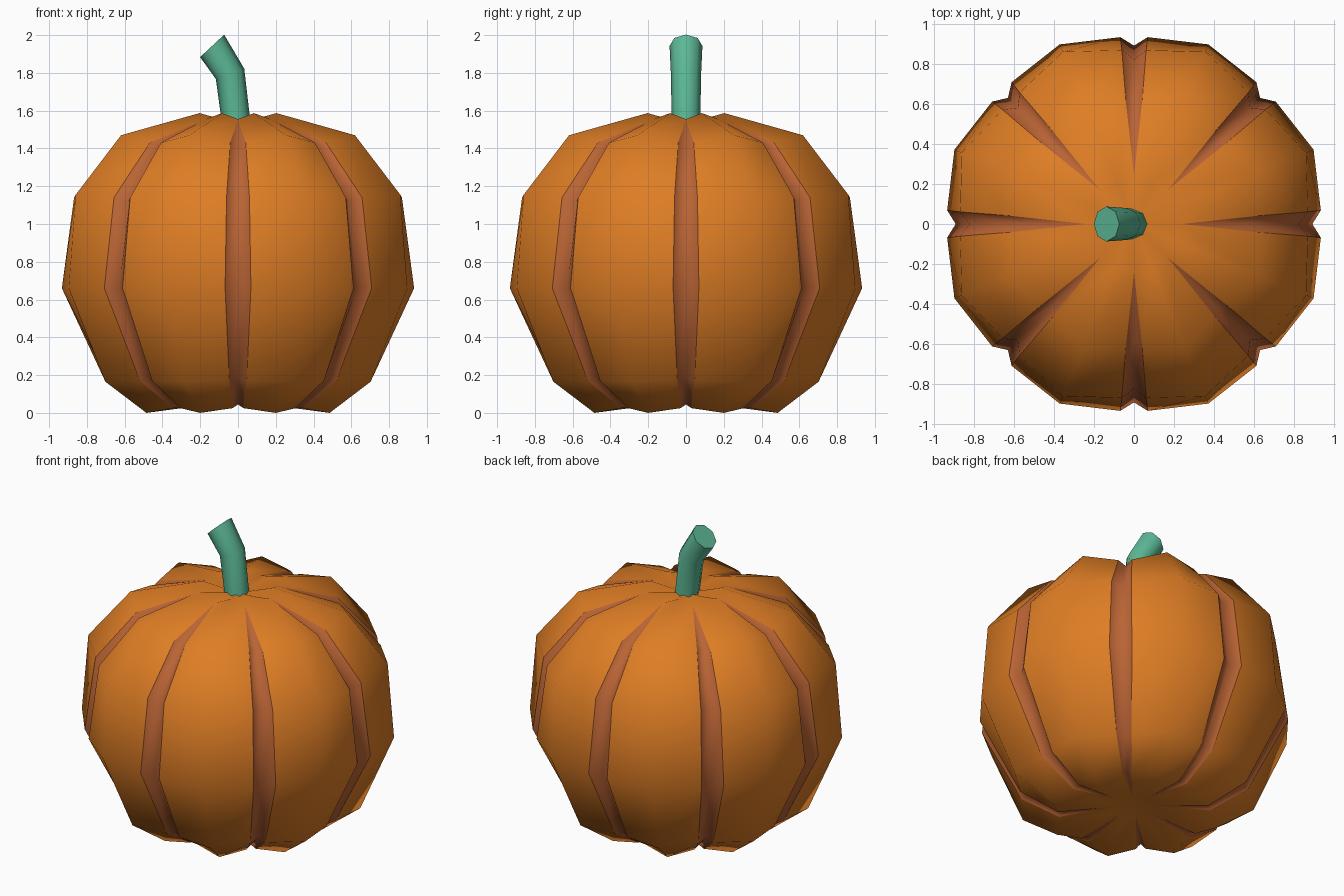
import bpy
import bmesh
from math import cos, sin, pi, radians
from mathutils import Vector

cube = bpy.data.objects.get("Cube")
if cube:
    bpy.data.objects.remove(cube, do_unlink=True)


def material(name, color):
    mat = bpy.data.materials.new(name)
    mat.diffuse_color = (*color, 1)
    mat.use_nodes = True
    shader = next(n for n in mat.node_tree.nodes if n.type == 'BSDF_PRINCIPLED')
    shader.inputs["Base Color"].default_value = (*color, 1)
    shader.inputs["Roughness"].default_value = 0.8
    return mat


orange = material("orange_rind", (0.73, 0.205, 0.018))
brown = material("brown_groove", (0.49, 0.127, 0.035))
green = material("green_stem", (0.107, 0.479, 0.305))


def finish(bm, name, mats):
    bmesh.ops.recalc_face_normals(bm, faces=bm.faces)
    mesh = bpy.data.meshes.new(name)
    bm.to_mesh(mesh)
    bm.free()
    obj = bpy.data.objects.new(name, mesh)
    bpy.context.collection.objects.link(obj)
    for mat in mats:
        mesh.materials.append(mat)
    return obj


# Pumpkin body: each ring gives (radius, height) of groove, lip and lobe crest,
# then the groove's half angle in degrees
LOBES = 8
RINGS = [
    ((0.13, 0.06), (0.13, 0.06), (0.16, 0.045), 0),
    ((0.43, 0.045), (0.46, 0.025), (0.525, 0.0), 3.6),
    ((0.65, 0.18), (0.69, 0.17), (0.76, 0.165), 3.8),
    ((0.89, 0.66), (0.935, 0.66), (0.97, 0.66), 4.2),
    ((0.82, 1.12), (0.87, 1.14), (0.93, 1.155), 4.0),
    ((0.58, 1.41), (0.62, 1.43), (0.67, 1.47), 3.8),
    ((0.24, 1.555), (0.24, 1.555), (0.22, 1.587), 0),
]


def polar(point, angle):
    return (point[0] * cos(angle), point[0] * sin(angle), point[1])


bm = bmesh.new()
rows = []
for groove, lip, crest, half in RINGS:
    row = []
    for i in range(LOBES):
        a = 2 * pi * i / LOBES
        h = radians(half)
        for point, offset in ((groove, 0), (lip, h), (crest, pi / LOBES),
                              (lip, 2 * pi / LOBES - h)):
            row.append(bm.verts.new(polar(point, a + offset)))
    rows.append(row)

count = len(rows[0])
for low, high in zip(rows, rows[1:]):
    for j in range(count):
        k = (j + 1) % count
        face = bm.faces.new((low[j], low[k], high[k], high[j]))
        face.material_index = 1 if j % 4 in (0, 3) else 0

# Dimpled centres at the bottom and top
for row, z in ((rows[0], 0.07), (rows[-1], 1.53)):
    centre = bm.verts.new((0, 0, z))
    for j in range(count):
        bm.faces.new((row[j], row[(j + 1) % count], centre))

# Close the groove tips to points, and keep the groove lips crisp
bmesh.ops.remove_doubles(bm, verts=bm.verts, dist=0.0005)
for face in bm.faces:
    face.smooth = True
for edge in bm.edges:
    edge.smooth = len({f.material_index for f in edge.link_faces}) < 2
finish(bm, "pumpkin_body", [orange, brown])

# Bent stem: centre, ring tilt towards -x, radius
SIDES = 8
STEM = [
    ((-0.005, 1.5), 5, 0.075),
    ((-0.042, 1.795), 20, 0.08),
    ((-0.137, 1.943), 43, 0.087),
]
bm = bmesh.new()
rows = []
for (x, z), tilt, radius in STEM:
    t = radians(tilt)
    across = Vector((cos(t), 0, sin(t)))
    rows.append([bm.verts.new(Vector((x, 0, z)) + radius * (
        across * cos(2 * pi * i / SIDES) + Vector((0, sin(2 * pi * i / SIDES), 0))))
        for i in range(SIDES)])
for low, high in zip(rows, rows[1:]):
    for i in range(SIDES):
        k = (i + 1) % SIDES
        bm.faces.new((low[i], low[k], high[k], high[i]))
bm.faces.new(rows[0])
bm.faces.new(rows[-1])
stem = finish(bm, "stem", [green])
bpy.ops.object.select_all(action='DESELECT')
stem.select_set(True)
bpy.context.view_layer.objects.active = stem
bpy.ops.object.shade_smooth_by_angle(angle=radians(60))
